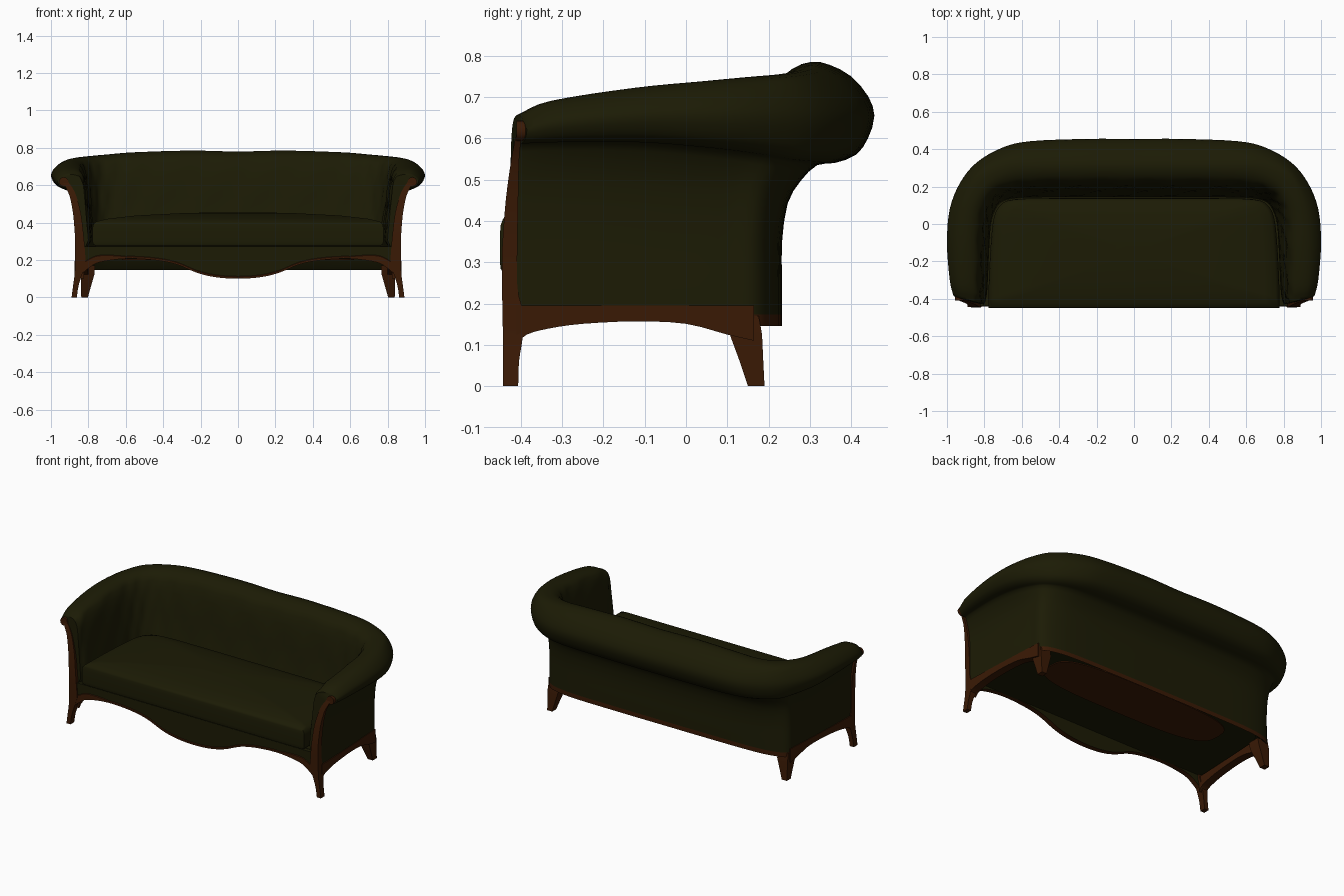
import bpy, bmesh, math
from mathutils import Vector

cube = bpy.data.objects.get("Cube")
if cube:
    bpy.data.objects.remove(cube)


def material(name, rgb):
    m = bpy.data.materials.new(name)
    m.use_nodes = True
    m.diffuse_color = (*rgb, 1)
    m.node_tree.nodes["Principled BSDF"].inputs["Base Color"].default_value = (*rgb, 1)
    return m


FABRIC = material("olive fabric", (.0115, .011, .0015))
WOOD = material("brown wood", (.042, .01, .0015))


def spline(points, steps):
    """Catmull-Rom through tuples of any length."""
    pts = [Vector(p) for p in points]
    pts = [2 * pts[0] - pts[1]] + pts + [2 * pts[-1] - pts[-2]]
    out = []
    for a, b, c, d in zip(pts, pts[1:], pts[2:], pts[3:]):
        for i in range(steps):
            t = i / steps
            out.append((2 * b + (c - a) * t + (2 * a - 5 * b + 4 * c - d) * t * t
                        + (3 * b - a - 3 * c + d) * t ** 3) / 2)
    return out + [pts[-2]]


def loft(name, rings, mats, wood_rule=None, mirror=False, angle=40):
    """Skin closed rings of equal size, cap both ends, colour faces by a rule."""
    bm = bmesh.new()
    rows = [[bm.verts.new(p) for p in ring] for ring in rings]
    n = len(rows[0])
    for a, b in zip(rows, rows[1:]):
        for i in range(n):
            j = (i + 1) % n
            bm.faces.new((a[i], a[j], b[j], b[i]))
    bm.faces.new(rows[0])
    bm.faces.new(rows[-1])
    bmesh.ops.recalc_face_normals(bm, faces=bm.faces)
    if wood_rule:
        for f in bm.faces:
            f.material_index = int(wood_rule(f))
    mesh = bpy.data.meshes.new(name)
    bm.to_mesh(mesh)
    bm.free()
    ob = bpy.data.objects.new(name, mesh)
    bpy.context.collection.objects.link(ob)
    for m in mats:
        mesh.materials.append(m)
    if mirror:
        ob.modifiers.new("Mirror", 'MIRROR')
    bpy.ops.object.select_all(action='DESELECT')
    ob.select_set(True)
    bpy.context.view_layer.objects.active = ob
    bpy.ops.object.shade_smooth_by_angle(angle=math.radians(angle))


def both_sides(half):
    return half + [(-p[0], *p[1:]) for p in reversed(half[:-1])]


# Plan outlines from the left arm front to the middle of the back
inner = [(.8, -.43), (.785, -.36), (.775, -.15), (.765, 0), (.745, .07),
         (.71, .115), (.64, .135), (.5, .14), (.25, .14), (0, .14)]
base = [(.868, -.42), (.866, -.36), (.86, -.15), (.852, 0), (.845, .1),
        (.835, .172), (.76, .21), (.6, .228), (.25, .232), (0, .232)]
roll = [(.965, -.385), (.985, -.3), (1, -.1), (.985, .08), (.93, .22),
        (.84, .33), (.7, .41), (.55, .443), (.25, .455), (0, .455)]
heights = [(.657, .585), (.69, .588), (.722, .588), (.738, .575), (.748, .56),
           (.755, .545), (.765, .538), (.777, .535), (.785, .535), (.78, .535)]

# Section: (share of the way out to the roll, height share below / within the roll)
outer_low = [(0, 0), (0, .07), (0, .3), (0, .52), (.06, .76), (.2, .9)]
roll_part = [(.38, 0), (.57, .02), (.8, .1), (.93, .26), (1, .48),
             (.93, .67), (.75, .86), (.52, .97)]
inner_top = [(.52, 1), (.37, .93), (.26, .76)]
inner_low = [(.17, .25), (.12, -.15), (.05, -.45), (0, -.7)]


def section(k, I, B, R, top, low):
    floor = .146 + .012 * (B.y < .15)
    ring = []
    for f, h in outer_low:
        p = B.lerp(R, f)
        ring.append((p.x, p.y, floor + (low - floor) * h))
    for f, h in roll_part:
        p = B.lerp(R, f)
        ring.append((p.x, p.y, low + (top - low) * h))
    for f, h in inner_top + inner_low:
        p = I.lerp(R, f)
        ring.append((p.x, p.y, low + (top - low) * h if h > 0 else low + .4 * h))
    body = spline(ring, 2)
    # Soft tufting hollows on the inner face
    count = len(outer_low + roll_part) * 2
    out = (R - I).normalized()
    for i in range(count + 3, len(body) - 2):
        d = .006 * math.sin(k * 1.57) * math.sin((i - count) * 1.1)
        body[i] += Vector((out.x * d, out.y * d, 0))
    return body


curves = [spline(both_sides(c), 4) for c in (inner, base, roll)]
levels = spline(heights + heights[-2::-1], 4)
rings = [section(k, I, B, R, *h) for k, (I, B, R, h) in enumerate(zip(*curves, levels))]
loft("rolled_back_and_arms", rings, [FABRIC, WOOD],
     lambda f: f.calc_center_median().z < .178 and abs(f.normal.z) < .5, angle=60)

# Raised seat deck under the cushion, with a wooden board below
deck = [(p.x * .985, p.y * .985) for p in curves[1]]
loft("seat_deck", [[(x, y, z) for x, y in deck] for z in (.205, .275)], [FABRIC])
oval = []
for i in range(40):
    c, s = math.cos(math.tau * i / 40), math.sin(math.tau * i / 40)
    oval.append((math.copysign(.62 * abs(c) ** .6, c), .16 * math.copysign(abs(s) ** .6, s)))
loft("underside_board", [[(x, y, z) for x, y in oval] for z in (.2, .207)], [WOOD])

# Crowned cushion
plan = spline(both_sides([(.778, -.45), (.776, -.3), (.765, -.1), (.75, .03),
                          (.715, .1), (.64, .132), (.4, .138), (0, .138)]), 3)
levels = [(.975, .276), (.995, .284), (1, .3), (1, .37), (.994, .39), (.975, .405),
          (.9, .42), (.7, .438), (.4, .45), (.15, .455)]
loft("seat_cushion", [[(p.x * s, -.155 + (p.y + .155) * s, z) for p in plan]
                      for s, z in levels], [FABRIC], angle=50)

# Serpentine apron with a wooden lower edge
edge = spline(both_sides([(.83, .13), (.8, .155), (.74, .188), (.6, .207), (.45, .2),
                          (.33, .177), (.22, .132), (.12, .108), (0, .1)]), 4)


def apron_ring(p):
    trim = p.y + .01 + .035 * max(0, abs(p.x) - .6) / .2
    return [(p.x, y, z) for y, z in ((-.41, p.y), (-.442, p.y), (-.442, trim),
                                     (-.438, trim + .003), (-.438, .272), (-.41, .272))]


def apron_wood(f):
    return f.calc_center_median().y < -.4395 or (
        f.normal.z < -.3 and f.calc_center_median().y < -.42)


loft("front_apron", [apron_ring(p) for p in edge], [FABRIC, WOOD], apron_wood)


def box_rings(rows):
    return [[(x0, y0, z), (x1, y0, z), (x1, y1, z), (x0, y1, z)]
            for x0, x1, y0, y1, z in rows]


# Front legs sweeping up into the arm posts: x range, y range, height
post = spline([(.862, .89, -.443, -.406, 0), (.853, .882, -.443, -.404, .06),
               (.835, .874, -.443, -.395, .12), (.815, .872, -.444, -.395, .18),
               (.818, .871, -.445, -.408, .24), (.825, .872, -.445, -.408, .33),
               (.84, .882, -.436, -.406, .45), (.864, .9, -.424, -.404, .54),
               (.885, .92, -.416, -.4, .585), (.91, .94, -.408, -.39, .62)], 3)
loft("front_leg_and_post", box_rings(post), [WOOD], mirror=True)

# Scroll ends of the arms
disc = [(.932 + .025 * math.cos(a), .618 + .025 * math.sin(a))
        for a in (math.tau * i / 16 for i in range(16))]
loft("arm_scroll", [[(x, y, z) for x, z in disc] for y in (-.41, -.38)], [WOOD], mirror=True)

# Back legs
loft("back_leg", box_rings([(.803, .838, .15, .19, 0), (.786, .839, .13, .187, .06),
                            (.767, .84, .106, .184, .125), (.765, .838, .1, .176, .17)]),
     [WOOD], mirror=True)

# Arched side rails
arch = spline([(-.41, .1), (-.385, .125), (-.33, .14), (-.25, .151), (-.12, .157),
               (0, .151), (.1, .125), (.165, .11)], 3)


def rail_ring(p):
    x = .874 - .05 * max(0, p.x + .42) ** 1.15
    return [(x - .05, p.x, p.y), (x, p.x, p.y), (x, p.x, .195), (x - .05, p.x, .195)]


loft("side_rail", [rail_ring(p) for p in arch], [WOOD], mirror=True)
